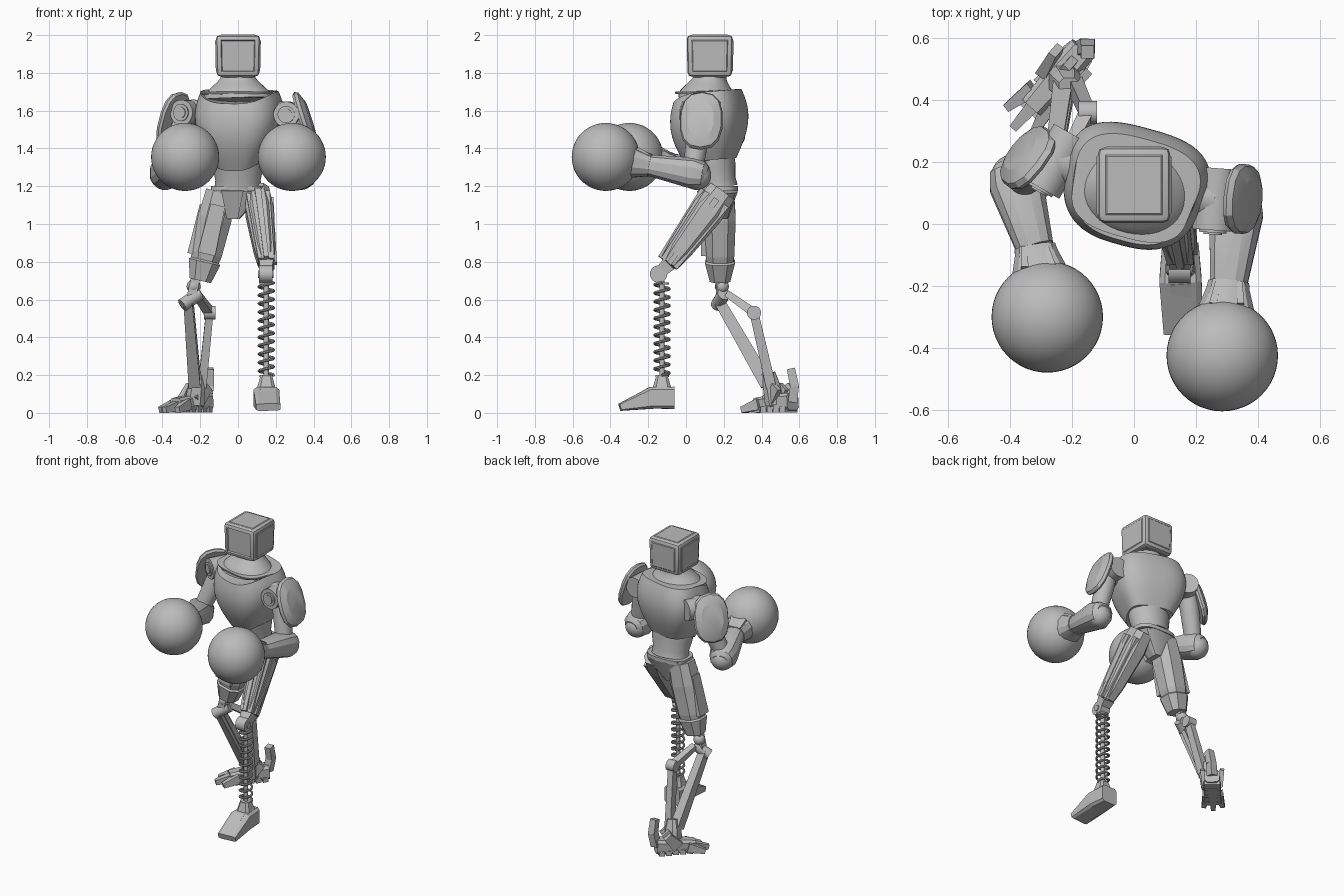
import bpy, bmesh, math
from mathutils import Vector as V

cube = bpy.data.objects.get("Cube")
if cube:
    bpy.data.objects.remove(cube)

shade = (0.5, 0.5, 0.5, 1)
grey = bpy.data.materials.new("plain_grey")
grey.use_nodes = True
grey.diffuse_color = shade
grey.node_tree.nodes["Principled BSDF"].inputs["Base Color"].default_value = shade
smooth = []


def finish(name, bm, angle=None):
    bmesh.ops.recalc_face_normals(bm, faces=bm.faces)
    mesh = bpy.data.meshes.new(name)
    bm.to_mesh(mesh)
    bm.free()
    mesh.materials.append(grey)
    ob = bpy.data.objects.new(name, mesh)
    bpy.context.collection.objects.link(ob)
    if angle:
        smooth.append((ob, angle))
    return ob


def tube(name, stations, n=24, side=(1, 0, 0), power=2, dip=0, egg=0, angle=35):
    """Loft superellipse rings; a station is (position, half width, half depth)."""
    bm = bmesh.new()
    pts = [V(station[0]) for station in stations]
    rings, last = [], len(pts) - 1
    for i, (_, wide, deep) in enumerate(stations):
        tangent = (pts[min(i + 1, last)] - pts[max(i - 1, 0)]).normalized()
        v = tangent.cross(V(side)).normalized()
        u = v.cross(tangent)
        ring = []
        for k in range(n):
            a = 2 * math.pi * (k + 0.5) / n
            c, s = (math.copysign(abs(f) ** (2 / power), f) for f in (math.cos(a), math.sin(a)))
            p = pts[i] + u * wide * c * (1 + egg * s) + v * deep * s
            p.z -= dip * max(0, -s) ** 2
            ring.append(bm.verts.new(p))
        rings.append(ring)
    for low, high in zip(rings, rings[1:]):
        for k in range(n):
            after = (k + 1) % n
            bm.faces.new((low[k], low[after], high[after], high[k]))
    bm.faces.new(rings[0][::-1])
    bm.faces.new(rings[-1])
    return finish(name, bm, angle)


def limb(name, start, end, profile, flat=1, **options):
    """Straight loft; the profile lists (fraction along, half width)."""
    start, end = V(start), V(end)
    return tube(name, [(start.lerp(end, t), w, w * flat) for t, w in profile], **options)


def beam(name, start, end, first, final, flat=1, side=(1, 0, 0)):
    return limb(name, start, end, [(0, first), (1, final)], flat, n=4, side=side, power=30, angle=None)


def rod(name, start, end, radius, side=(0, 0, 1)):
    return limb(name, start, end, [(0, radius), (1, radius)], side=side)


def ball(name, centre, radius, segments=48):
    bm = bmesh.new()
    bmesh.ops.create_uvsphere(bm, u_segments=segments, v_segments=segments // 2, radius=radius)
    bmesh.ops.translate(bm, verts=bm.verts, vec=V(centre))
    return finish(name, bm, 60)


# Head: bevelled block with recessed screen and raised side panels
bm = bmesh.new()
bmesh.ops.create_cube(bm, size=1)
for v in bm.verts:
    taper = 0.96 if v.co.z < 0 else 1
    v.co = V((v.co.x * 0.235 * taper, v.co.y * 0.245 * taper, v.co.z * 0.22)) + V((0, 0.126, 1.89))
bmesh.ops.bevel(bm, geom=bm.edges[:], offset=0.022, segments=2, affect='EDGES', profile=0.5)
bm.normal_update()
for face in [face for face in bm.faces if face.calc_area() > 0.02]:
    is_front = face.normal.y < -0.8
    bmesh.ops.inset_region(bm, faces=[face], thickness=0.006, depth=0)
    bmesh.ops.inset_region(bm, faces=[face], thickness=0.006, depth=-0.01 if is_front else 0.004)
finish("head", bm, 25)

# Trunk: swelling chest turned so the left shoulder leads, flared neck, narrow waist
turn = (math.cos(-0.27), math.sin(-0.27), 0)
chest = []
for k in range(13):
    t = k / 12
    wide = 0.14 + 0.09 * math.sin(2.4 * t)
    chest.append(((0, 0.14 - 0.03 * t, 1.34 + 0.36 * t), wide, wide * 0.84))
rim, wide, deep = chest[-1]
for inset, drop in ((0.012, 0), (0.016, 0.012)):
    chest.append((V(rim) - V((0, 0, drop)), wide - inset, deep - inset))
tube("chest", chest, 56, turn, 2.8, 0.05, 0.1)
neck = []
for k in range(11):
    t = k / 10
    wide = 0.135 + 0.05 * math.cos(math.pi * t)
    neck.append(((0, 0.11 + 0.02 * t, 1.66 + 0.14 * t), wide, wide * (0.8 + 0.2 * t)))
tube("neck", neck, 40, turn, 2.1, 0.012)
limb("abdomen", (0, .17, 1.19), (0, .14, 1.36), [(0, .125), (.25, .12), (.65, .135), (1, .138)], .84, n=36)
limb("belt", (0, .175, 1.175), (0, .175, 1.2), [(0, .145), (1, .145)], .7, power=3)
tube("pelvis", [((-.02, .18, 1.03), .03, .045), ((0, .18, 1.18), .138, .095)], 12, power=4, angle=20)
beam("crotch_plate", (-.03, .12, 1.03), (-.03, .08, 1.18), .03, .06, .4)


# Arms: drum shoulder, shield pad, upper arm, forearm, cuff and ball fist
def arm(tag, drum_front, drum_back, pad, normal, elbow, wrist, fist):
    front, back, pad, normal, elbow, wrist, fist = map(V, (drum_front, drum_back, pad, normal, elbow, wrist, fist))
    axis = (back - front).normalized()
    centre = (front + back) / 2
    rod(tag + "_shoulder_drum", front, back, 0.068)
    rod(tag + "_shoulder_rim", front - axis * 0.008, front, 0.045)
    rod(tag + "_shoulder_hub", front - axis * 0.014, front, 0.03)
    rod(tag + "_shoulder_link", centre.lerp(V((0, .13, 1.57)), .5), centre, .07)
    limb(tag + "_shoulder_pad", pad, pad + normal.normalized() * 0.026,
         [(-1, .108), (-.5, .115), (.2, .108), (1, .07)], 1.4,
         n=14, side=(-normal.y, normal.x, 0), power=2.5, angle=22)
    outward = normal.normalized() * 0.015
    limb(tag + "_upper_arm", centre + outward, elbow, [(0, .055), (.3, .062), (1, .052)])
    limb(tag + "_forearm", elbow, wrist, [(-.35, .05), (-.25, .075), (0, .09), (1, .062)], .94,
         n=12, power=2.5, angle=25)
    ball(tag + "_elbow", elbow.lerp(wrist, -.1) - V((0, 0, .01)), .076, 28)
    limb(tag + "_cuff", wrist, fist, [(0, .068), (.1, .072), (.4, .095)], .92, n=12, power=2.5, angle=25)
    for sign in (-1, 1):
        root = wrist + V((sign * .035, 0, .05))
        beam(tag + "_cuff_tab", root, root.lerp(fist, .3) + V((sign * .02, 0, .04)), .009, .012)
    ball(tag + "_fist", fist, 0.18)


arm("left", drum_front=(.255, -.02, 1.58), drum_back=(.27, .18, 1.58), pad=(.36, .08, 1.55),
    normal=(.93, -.08, .3), elbow=(.33, .035, 1.27), wrist=(.306, -.19, 1.31), fist=(.285, -.425, 1.355))
arm("right", drum_front=(-.3, .115, 1.59), drum_back=(-.2, .29, 1.59), pad=(-.35, .22, 1.55),
    normal=(-.75, .58, .3), elbow=(-.38, .13, 1.27), wrist=(-.32, -.075, 1.315), fist=(-.28, -.3, 1.355))

# Left leg: ribbed thigh over a spring shin
hip, knee = V((.1, .19, 1.17)), V((.15, -.09, .79))
limb("left_thigh", hip, knee, [(0, .068), (.27, .078), (.8, .06), (1, .046)], 1.2, n=8, power=2.6, angle=None)
for k in range(-1, 4):
    a = k * math.pi / 4
    shift = V((.066 * math.cos(a), -.07 * math.sin(a), .05 * math.sin(a)))
    beam("left_thigh_rib", hip.lerp(knee, .1) + shift, knee + shift * .65, .017, .013)
pivot = V((.147, -.145, .735))
for name, half, radius in (("left_knee", .035, .046), ("left_knee_hub", .041, .02)):
    rod(name, pivot - V((half, 0, 0)), pivot + V((half, 0, 0)), radius)
beam("left_knee_fork", pivot, knee, .03, .04)
foot, shin = V((.15, -.127, .2)), V((0, 0, .49))
rod("spring_rod", foot, foot + shin * 1.05, .014, (1, 0, 0))
turns, step = 11, 14
coil = []
for k in range(turns * step + 1):
    a = 2 * math.pi * k / step
    swing = V((math.cos(a), math.sin(a), 0)) * .039
    coil.append((foot + swing + shin * k / (turns * step), .0075, .0075))
tube("spring", coil, 8, (0, 0, 1))
for seat in (foot, foot + shin):
    rod("spring_seat", seat - V((0, 0, .01)), seat, .036, (1, 0, 0))
limb("left_ankle", foot - V((0, 0, .11)), foot, [(0, .062), (.5, .047), (1, .031)], n=8, power=4, angle=None)
tube("left_foot", [((.15, -.06, .08), .06, .06), ((.15, -.18, .08), .07, .06), ((.16, -.35, .03), .066, .02)],
     8, power=6, angle=None)
beam("left_foot_plate", (.15, -.19, .128), (.16, -.33, .047), .035, .03, .3)

# Right leg: armoured thigh over twin struts
hip, knee = V((-.09, .18, 1.17)), V((-.2, .18, .7))
limb("right_thigh", hip, knee, [(0, .085), (.3, .095), (.7, .087), (.77, .08), (.79, .09), (1, .062)], .93,
     n=8, power=2.6, angle=None)
for name, shift in (("right_thigh_panel", V((-.072, 0, 0))), ("right_thigh_front", V((0, -.072, 0)))):
    beam(name, hip.lerp(knee, .15) + shift, hip.lerp(knee, .7) + shift, .025, .03, 1.6, shift)
drum = V((-.25, .183, .6))
ball("right_knee", (-.235, .19, .67), .037, 24)
beam("right_knee_link", (-.225, .185, .71), drum, .025, .025)
lean = V((.045, .018, .03))
rod("right_knee_drum", drum - lean, drum + lean, .035)
beam("front_strut", drum - lean / 3, (-.23, .43, .15), .024, .032, 1.2)
beam("inner_strut", drum, (-.215, .4, .2), .014, .017)
joint = V((-.15, .36, .53))
half = V((.03, 0, 0))
rod("rear_strut_joint", joint - half, joint + half, .037)
beam("rear_strut_top", (-.22, .22, .63), joint, .019, .024)
beam("rear_strut", joint, (-.19, .45, .14), .02, .023, 1.2)
limb("right_ankle", (-.23, .47, .05), (-.21, .44, .21), [(0, .055), (.6, .048), (1, .034)],
     n=8, power=3, angle=None)

# Clawed right foot: body, close-set toes, sole slats and heel spur
forward, across, up = V((-.66, -.75, 0)), V((.75, -.66, 0)), V((0, 0, 1))
heel = V((-.165, .565, 0))
limb("right_foot", heel + up * .06, heel + forward * .25 + up * .04, [(0, .048), (.4, .05), (1, .04)],
     n=8, side=across, power=4, angle=None)
for k in (-1, 0, 1):
    root = heel + forward * .2 + across * k * .038 + up * .045
    tip = root + forward * (.14 - .035 * abs(k)) + across * k * .022 - up * .03
    beam("toe", root, tip, .026, .014, 1.2, across)
    flank = heel + forward * .13 + across * k * .045 + up * .06
    beam("foot_fin", flank, flank - forward * .07 + across * k * .017 + up * .08, .02, .014, 2, across)
for k in range(6):
    slat = heel + forward * (.01 + .045 * k) + up * .018
    beam("sole_slat", slat, slat + forward * .035, .05, .056, .3, across)
bend = V((-.15, .575, .15))
beam("heel_spur", heel + up * .06, bend, .025, .024)
beam("heel_spur_tip", bend - up * .01, bend + V((0, -.02, .085)), .024, .022)

# Smooth the rounded parts, keep edges crisp
for ob, angle in smooth:
    bpy.ops.object.select_all(action='DESELECT')
    ob.select_set(True)
    bpy.context.view_layer.objects.active = ob
    bpy.ops.object.shade_smooth_by_angle(angle=math.radians(angle))
